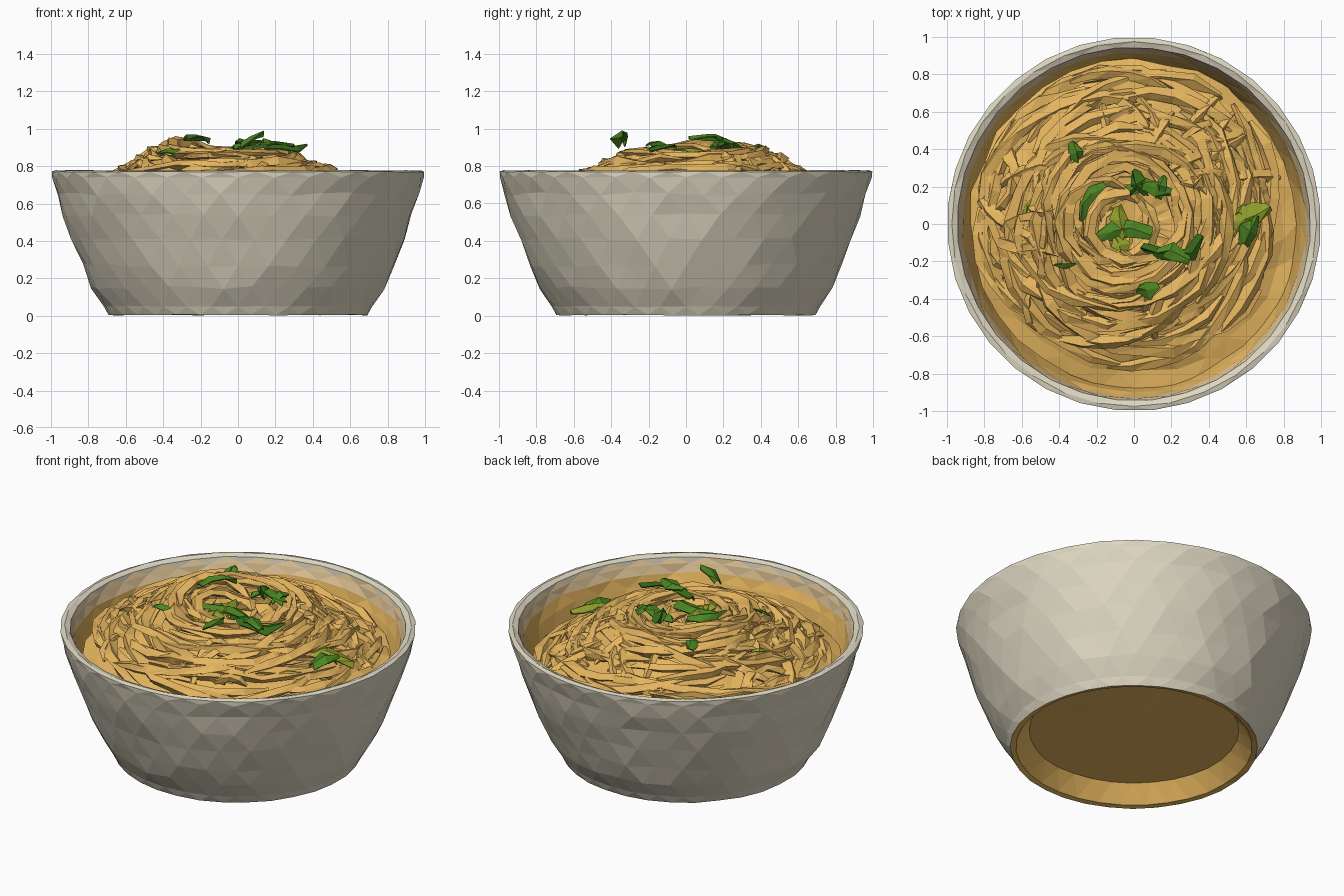
import bpy, bmesh, math, random
from mathutils import Vector

if "Cube" in bpy.data.objects:
    bpy.data.objects.remove(bpy.data.objects["Cube"])
random.seed(7)
rnd = random.uniform


def mat(name, col):
    m = bpy.data.materials.new(name)
    lin = [((c / 255 + 0.055) / 1.055) ** 2.4 for c in col]
    m.diffuse_color = (*lin, 1)
    m.use_nodes = True
    m.node_tree.nodes["Principled BSDF"].inputs["Base Color"].default_value = m.diffuse_color
    return m


CERAMIC = mat("grey ceramic", (222, 215, 194))
STAIN = mat("beige stain", (226, 198, 152))
TAN = mat("noodle tan", (230, 182, 95))
GREEN = mat("leaf green", (76, 134, 34))
DARK = mat("dark leaf green", (54, 106, 24))
LIGHT = mat("pale leaf green", (150, 164, 46))


def finish(bm, name, mats):
    bmesh.ops.recalc_face_normals(bm, faces=bm.faces)
    me = bpy.data.meshes.new(name)
    bm.to_mesh(me)
    bm.free()
    ob = bpy.data.objects.new(name, me)
    for m in mats:
        me.materials.append(m)
    bpy.context.collection.objects.link(ob)
    return ob


def lathe(bm, profile, n, jitter):
    """Revolve (radius, z) points; radius 0 ends close to a point."""
    rings = []
    for k, (r, z) in enumerate(profile):
        if r == 0:
            rings.append([bm.verts.new((0, 0, z))] * n)
            continue
        ring = []
        j = jitter if 0.12 < z < 0.7 else jitter * 0.2
        for i in range(n):
            a = math.tau * (i + 0.5 * (k % 2)) / n
            rr = min(r + rnd(-j, j) * 0.8, 1.0)
            ring.append(bm.verts.new((rr * math.cos(a), rr * math.sin(a), z + rnd(-j, j))))
        rings.append(ring)
    for k in range(len(rings) - 1):
        a, b = rings[k], rings[k + 1]
        for i in range(n):
            q = (i + 1) % n
            tris = ([(a[i], a[q], b[i]), (a[q], b[q], b[i])] if k % 2 == 0
                    else [(a[i], b[q], b[i]), (a[i], a[q], b[q])])
            for t in tris:
                if len(set(t)) == 3:
                    bm.faces.new(t)


# Bowl: recessed foot, outer wall, rim, inner wall and floor
bm = bmesh.new()
lathe(bm, [(0, 0.11), (0.59, 0.11), (0.665, 0.01), (0.695, 0.004), (0.718, 0.05), (0.782, 0.15),
           (0.835, 0.27), (0.89, 0.41), (0.935, 0.54), (0.968, 0.65), (0.994, 0.74), (1.0, 0.77),
           (0.975, 0.777), (0.945, 0.765), (0.935, 0.73), (0.92, 0.68), (0.9, 0.62), (0.86, 0.48),
           (0.74, 0.32), (0, 0.28)], 32, 0.01)
bowl = finish(bm, "bowl", [CERAMIC, STAIN, TAN])
for p in bowl.data.polygons:
    c = p.center
    inward = p.normal.x * c.x + p.normal.y * c.y < 0
    r = math.hypot(c.x, c.y)
    if r < 0.665 and c.z < 0.4:
        p.material_index = 2
    elif inward and r < 0.938:
        p.material_index = 1 if c.z > 0.675 else 2


# Height of the noodle heap over the plan, with a peak left of the centre
CX, CY = -0.05, 0.03
HEAP = [(0, 0.80), (0.12, 0.81), (0.27, 0.865), (0.42, 0.835), (0.56, 0.755), (0.7, 0.67), (0.83, 0.61), (1.2, 0.56)]


def heap(x, y):
    r = math.hypot(x - CX, y - CY)
    for (r0, h0), (r1, h1) in zip(HEAP, HEAP[1:]):
        if r <= r1:
            peak = 0.04 * math.exp(-((x + 0.28) ** 2 + (y - 0.05) ** 2) / 0.02)
            return h0 + (h1 - h0) * (r - r0) / (r1 - r0) - 0.03 * x + 0.02 * y + peak
    return 0.56


# Solid heap under the strands, reaching the bowl wall as broth
bm = bmesh.new()
lathe(bm, [(0, 0.8)] + [(r, 0.6) for r in (0.12, 0.24, 0.36, 0.48, 0.6, 0.7, 0.8, 0.88)], 32, 0.02)
for v in bm.verts:
    v.co.z = heap(v.co.x, v.co.y) - 0.03 + rnd(-0.012, 0.012)
finish(bm, "noodle_heap", [TAN])


def strand(bm, pts, w, t):
    """Sweep a rough four-sided noodle section along the points."""
    rings = []
    roll = rnd(-0.5, 0.5)
    for i, p in enumerate(pts):
        d = (pts[min(i + 1, len(pts) - 1)] - pts[max(i - 1, 0)]).normalized()
        side = d.cross(Vector((0, 0, 1))).normalized()
        up = side.cross(d)
        k = 0.35 if i in (0, len(pts) - 1) else rnd(0.8, 1.2)
        roll += rnd(-0.4, 0.4)
        ring = []
        for j in range(4):
            a = roll + math.tau * j / 4
            ring.append(bm.verts.new(p + side * math.cos(a) * w * k + up * math.sin(a) * t * k))
        rings.append(ring)
    for a, b in zip(rings, rings[1:]):
        for j in range(4):
            q = (j + 1) % 4
            bm.faces.new((a[j], a[q], b[q]))
            bm.faces.new((a[j], b[q], b[j]))
    bm.faces.new(rings[0])
    bm.faces.new(rings[-1])


# Noodles: strands coiling round the centre, sparser at the lower right
bm = bmesh.new()
COUNT = 105
for i in range(COUNT):
    r = 0.1 + 0.7 * math.sqrt((i + 0.5) / COUNT) ** 1.15
    a = rnd(0, math.tau)
    span = rnd(0.5, 1.1) / max(r, 0.25)
    drift = rnd(-0.13, 0.13)
    lift = rnd(-0.02, 0.02)
    n = max(5, int(span * max(r, 0.25) / 0.13))
    pts = []
    for k in range(n + 1):
        u = k / n
        rr = r + drift * (u - 0.5) * 2 + rnd(-0.012, 0.012)
        x, y = CX + rr * math.cos(a + span * u), CY + rr * math.sin(a + span * u)
        limit = 0.83 if x - y < 0.75 else 0.76
        f = min(1, limit / max(math.hypot(x, y), 0.01))
        x, y = x * f, y * f
        z = heap(x, y) + lift + 0.012 * math.sin(u * math.pi) + rnd(-0.01, 0.01)
        pts.append(Vector((x, y, z)))
    strand(bm, pts, rnd(0.028, 0.044), rnd(0.02, 0.032))

# Short strands crossing the coil, mostly at the left and upper right
for i in range(40):
    a = random.choice([rnd(2.6, 3.8), rnd(0.2, 1.4), rnd(0, math.tau)])
    r = rnd(0.4, 0.74)
    c = Vector((CX + r * math.cos(a), CY + r * math.sin(a), 0))
    h = rnd(0, math.pi)
    length = rnd(0.15, 0.36)
    bend = rnd(-0.06, 0.06)
    pts = []
    for k in range(5):
        u = k / 4 - 0.5
        p = c + Vector((math.cos(h), math.sin(h), 0)) * u * length
        p += Vector((-math.sin(h), math.cos(h), 0)) * bend * (1 - 4 * u * u)
        if p.length > 0.82:
            p *= 0.82 / p.length
        p.z = heap(p.x, p.y) + 0.02 - 0.12 * u * u
        pts.append(p)
    strand(bm, pts, rnd(0.024, 0.036), rnd(0.018, 0.026))
finish(bm, "noodles", [TAN])


def leaf(name, pts, width, material):
    """Crumpled herb leaf: a creased ribbon along the points."""
    bm = bmesh.new()
    rows = []
    pts = [Vector(p) for p in pts]
    for i, p in enumerate(pts):
        d = pts[min(i + 1, len(pts) - 1)] - pts[max(i - 1, 0)]
        side = Vector((-d.y, d.x, 0)).normalized()
        w = width * (0.45 if i in (0, len(pts) - 1) else rnd(0.75, 1.2))
        rows.append([bm.verts.new(p + side * s * w + Vector((rnd(-1, 1) * 0.012, rnd(-1, 1) * 0.012,
                     (0.015 if s == 0 else rnd(-0.02, 0.01))))) for s in (-1, 0, 1)])
    for a, b in zip(rows, rows[1:]):
        for j in (0, 1):
            bm.faces.new((a[j], a[j + 1], b[j + 1]))
            bm.faces.new((a[j], b[j + 1], b[j]))
    ob = finish(bm, name, [material])
    ob.modifiers.new("thickness", "SOLIDIFY").thickness = 0.008


# Herb garnish
leaf("herb_left", [(-0.28, 0.02, 0.945), (-0.265, 0.1, 0.955), (-0.22, 0.17, 0.955), (-0.15, 0.21, 0.935)], 0.03, GREEN)
leaf("herb_front", [(0.04, -0.12, 0.89), (0.13, -0.15, 0.905), (0.22, -0.17, 0.9), (0.31, -0.16, 0.895), (0.36, -0.06, 0.905)], 0.034, DARK)
leaf("herb_front_b", [(0.12, -0.15, 0.91), (0.2, -0.15, 0.92), (0.29, -0.19, 0.905)], 0.04, GREEN)
leaf("herb_back", [(-0.03, 0.17, 0.9), (0.05, 0.22, 0.925), (0.12, 0.19, 0.925), (0.2, 0.17, 0.9)], 0.045, GREEN)
leaf("herb_back_b", [(0.0, 0.29, 0.9), (0.02, 0.22, 0.935), (0.06, 0.15, 0.92)], 0.035, DARK)
leaf("herb_back_c", [(0.13, 0.14, 0.9), (0.14, 0.2, 0.935), (0.16, 0.26, 0.91)], 0.035, GREEN)
leaf("herb_upright", [(0.02, -0.35, 0.915), (0.07, -0.36, 0.945), (0.13, -0.33, 0.975)], 0.05, GREEN)
leaf("herb_far_left", [(-0.33, 0.44, 0.88), (-0.31, 0.38, 0.905), (-0.3, 0.32, 0.88)], 0.045, GREEN)
leaf("herb_small", [(-0.42, -0.21, 0.865), (-0.37, -0.22, 0.88), (-0.3, -0.22, 0.87)], 0.018, GREEN)
leaf("herb_middle", [(-0.2, -0.07, 0.87), (-0.1, -0.03, 0.875), (-0.02, -0.03, 0.88), (0.09, -0.05, 0.875)], 0.055, GREEN)
leaf("herb_middle_b", [(-0.09, 0.1, 0.87), (-0.08, 0.03, 0.88), (-0.04, -0.07, 0.875)], 0.05, LIGHT)
leaf("herb_middle_c", [(-0.1, -0.05, 0.86), (-0.07, -0.12, 0.87), (-0.07, -0.2, 0.865)], 0.04, LIGHT)
leaf("herb_right", [(0.5, -0.02, 0.745), (0.58, 0.02, 0.755), (0.65, 0.06, 0.735), (0.72, 0.1, 0.7)], 0.055, LIGHT)
leaf("herb_right_b", [(0.58, -0.11, 0.73), (0.61, -0.03, 0.76), (0.66, 0.05, 0.745)], 0.055, GREEN)
leaf("herb_right_c", [(0.52, 0.03, 0.75), (0.57, 0.07, 0.755), (0.66, -0.02, 0.73)], 0.05, LIGHT)
leaf("herb_back_left", [(-0.58, 0.05, 0.795), (-0.56, 0.09, 0.81), (-0.54, 0.13, 0.81)], 0.024, LIGHT)
